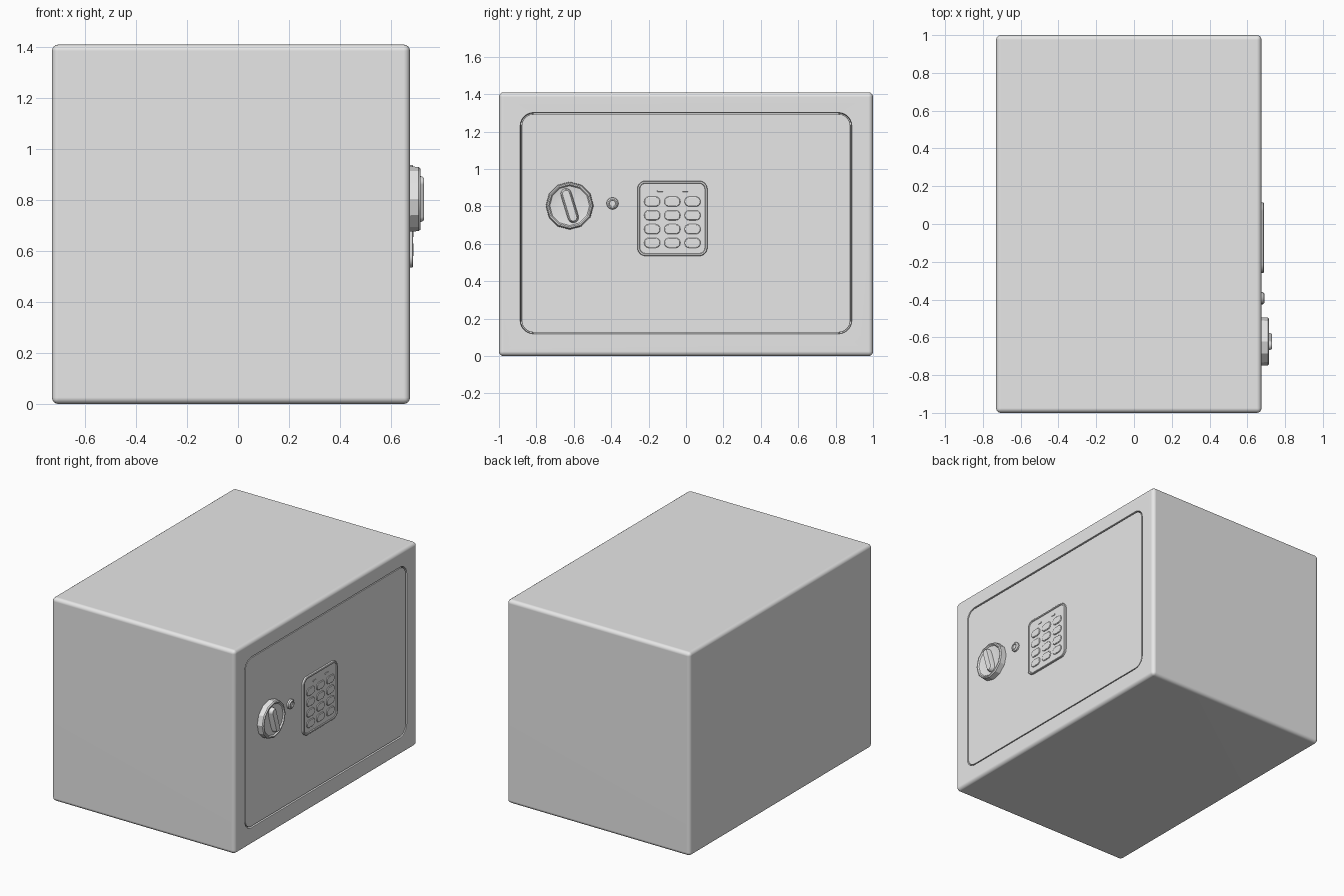
import bpy, bmesh
from math import cos, sin, pi, radians

cube = bpy.data.objects.get("Cube")
if cube:
    bpy.data.objects.remove(cube, do_unlink=True)

grey = bpy.data.materials.new("grey_metal")
grey.use_nodes = True
grey.diffuse_color = (0.8, 0.8, 0.8, 1)
grey.node_tree.nodes["Principled BSDF"].inputs["Base Color"].default_value = (0.8, 0.8, 0.8, 1)

FACE = 0.675   # x of the door side
HEIGHT = 1.41


def add_object(name, bm):
    bmesh.ops.recalc_face_normals(bm, faces=bm.faces)
    mesh = bpy.data.meshes.new(name)
    bm.to_mesh(mesh)
    bm.free()
    mesh.materials.append(grey)
    obj = bpy.data.objects.new(name, mesh)
    bpy.context.collection.objects.link(obj)
    return obj


def activate(obj):
    bpy.ops.object.select_all(action='DESELECT')
    obj.select_set(True)
    bpy.context.view_layer.objects.active = obj


def smooth(obj, angle=30):
    activate(obj)
    bpy.ops.object.shade_smooth_by_angle(angle=radians(angle))
    weighted = obj.modifiers.new("weighted_normals", 'WEIGHTED_NORMAL')
    weighted.keep_sharp = True


def outline(w, h, r, segs, tilt):
    """Rounded rectangle in the yz plane."""
    points = []
    for i, (sy, sz) in enumerate([(1, 1), (-1, 1), (-1, -1), (1, -1)]):
        for k in range(segs + 1):
            a = (i + k / segs) * pi / 2
            y = sy * (w / 2 - r) + r * cos(a)
            z = sz * (h / 2 - r) + r * sin(a)
            points.append((y * cos(tilt) - z * sin(tilt), y * sin(tilt) + z * cos(tilt)))
    return points


def loft(name, y, z, w, h, r, rings, segs=6, tilt=0.0):
    """Skin rounded rectangles; each ring is (height above the door side, inset)."""
    bm = bmesh.new()
    loops = []
    for x, inset in rings:
        pts = outline(w - 2 * inset, h - 2 * inset, max(r - inset, 0.002), segs, tilt)
        loops.append([bm.verts.new((FACE + x, y + py, z + pz)) for py, pz in pts])
    n = len(loops[0])
    for a, b in zip(loops, loops[1:]):
        for i in range(n):
            j = (i + 1) % n
            bm.faces.new((a[i], a[j], b[j], b[i]))
    bm.faces.new(loops[0])
    bm.faces.new(loops[-1])
    bmesh.ops.remove_doubles(bm, verts=bm.verts, dist=0.0001)
    return add_object(name, bm)


def disc(name, y, z, radius, rings, segs):
    return loft(name, y, z, 2 * radius, 2 * radius, radius, rings, segs)


# Cabinet with rounded edges and a shallow door opening
bm = bmesh.new()
bmesh.ops.create_cube(bm, size=1)
for v in bm.verts:
    v.co.x = FACE if v.co.x > 0 else -0.73
    v.co.y *= 2
    v.co.z = (v.co.z + 0.5) * HEIGHT
bmesh.ops.bevel(bm, geom=bm.edges[:], offset=0.025, segments=4, profile=0.5, affect='EDGES')
cabinet = add_object("cabinet", bm)

cutter = loft("opening_cutter", 0, 0.71, 1.77, 1.18, 0.07, [(-0.05, 0), (0.05, 0)], 6)
cutter.hide_render = True
cut = cabinet.modifiers.new("opening", 'BOOLEAN')
cut.object = cutter
cut.solver = 'EXACT'
lip = cabinet.modifiers.new("lip", 'BEVEL')
lip.limit_method = 'ANGLE'
lip.angle_limit = radians(60)
lip.width = 0.006
lip.segments = 2
activate(cabinet)
for name in ("opening", "lip"):
    bpy.ops.object.modifier_apply(modifier=name)
bpy.data.objects.remove(cutter, do_unlink=True)
smooth(cabinet)

# Door
smooth(loft("door", 0, 0.71, 1.758, 1.168, 0.064,
            [(-0.05, 0), (-0.007, 0), (-0.004, 0.001), (-0.003, 0.004)]))

# Keypad with a raised rim
pad_y, pad_z = -0.073, 0.736
smooth(loft("keypad", pad_y, pad_z, 0.375, 0.402, 0.045,
            [(-0.01, 0), (0.009, 0), (0.012, 0.003), (0.012, 0.011), (0.007, 0.014)]))

# Keys in four rows of three
for row in range(4):
    for col in range(3):
        smooth(loft(f"key_{row + 1}_{col + 1}", pad_y + (col - 1) * 0.108, 0.826 - row * 0.0737,
                    0.085, 0.053, 0.024,
                    [(0.004, 0), (0.010, 0), (0.013, 0.003), (0.014, 0.008)], 4))

# Indicator lamps
for side, y in (("first", -0.138), ("second", -0.004)):
    smooth(loft(f"{side}_lamp", y, 0.883, 0.032, 0.011, 0.004, [(0.004, 0), (0.010, 0), (0.011, 0.001)], 2))

# Key lock
smooth(disc("lock", -0.393, 0.816, 0.032,
            [(-0.01, 0), (0.008, 0), (0.016, 0.008), (0.016, 0.014), (0.010, 0.016)], 4))

# Knob with a dished face and a tilted grip
knob_y, knob_z = -0.622, 0.804
smooth(disc("knob", knob_y, knob_z, 0.128,
            [(-0.01, 0), (0.034, 0.002), (0.041, 0.008), (0.041, 0.015), (0.032, 0.022), (0.024, 0.07)], 3), 25)
smooth(loft("knob_grip", knob_y, knob_z, 0.062, 0.195, 0.031,
            [(0.015, 0), (0.048, 0.006), (0.055, 0.012)], 4, radians(17)))
